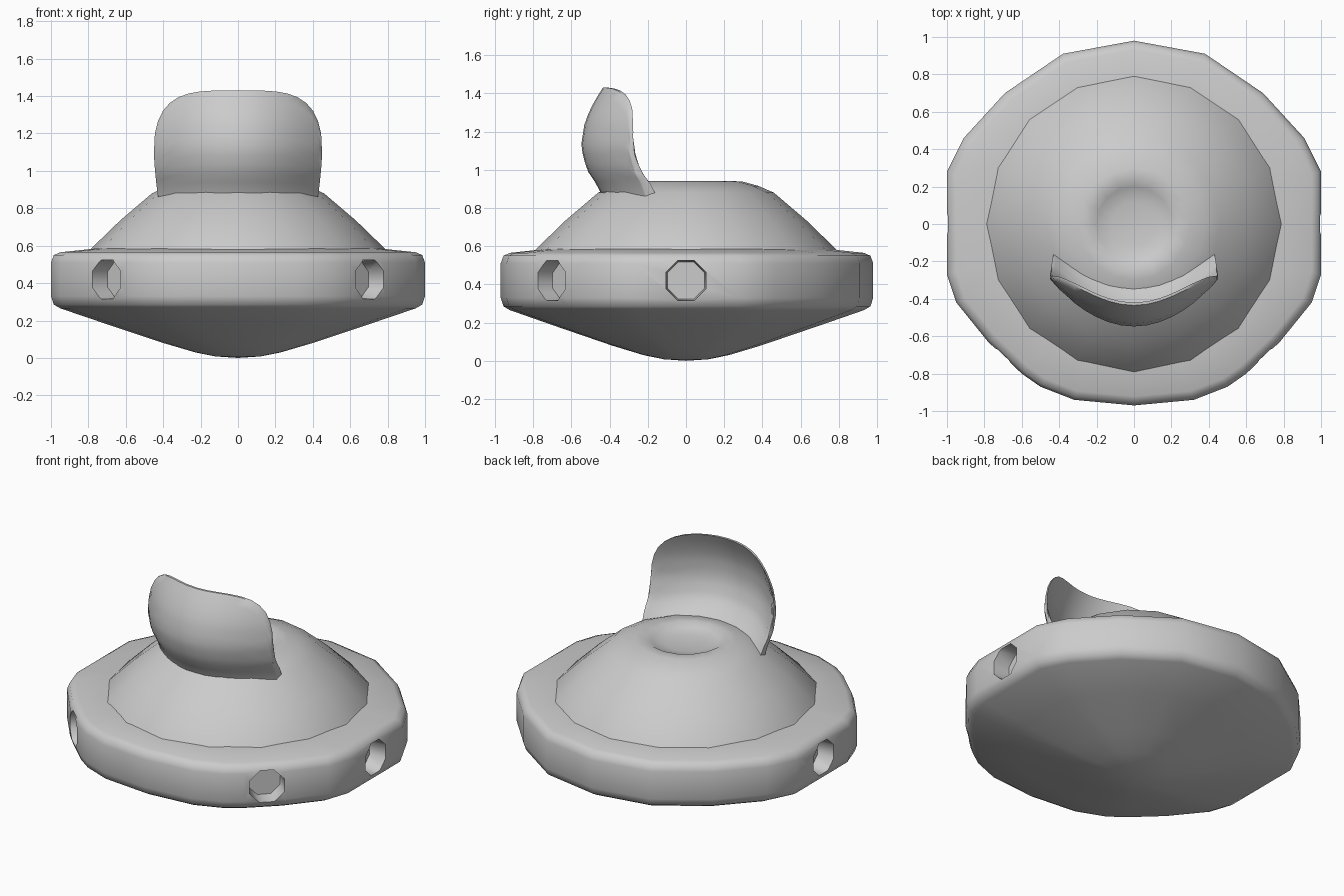
import bpy, bmesh, math
from mathutils import Matrix

if "Cube" in bpy.data.objects:
    bpy.data.objects.remove(bpy.data.objects["Cube"], do_unlink=True)

grey = bpy.data.materials.new("plain grey")
grey.use_nodes = True
colour = (0.6, 0.6, 0.6, 1)
grey.diffuse_color = colour
grey.node_tree.nodes["Principled BSDF"].inputs["Base Color"].default_value = colour


def finish(name, bm):
    bmesh.ops.recalc_face_normals(bm, faces=bm.faces)
    mesh = bpy.data.meshes.new(name)
    bm.to_mesh(mesh)
    bm.free()
    mesh.materials.append(grey)
    obj = bpy.data.objects.new(name, mesh)
    bpy.context.collection.objects.link(obj)
    return obj


def select(obj):
    bpy.ops.object.select_all(action='DESELECT')
    obj.select_set(True)
    bpy.context.view_layer.objects.active = obj


def smooth(obj, degrees):
    select(obj)
    bpy.ops.object.shade_smooth_by_angle(angle=math.radians(degrees))


def stack_rings(name, outline, profile, bottom, top):
    """Scale an outline along a (scale, z) profile and close both ends with a point."""
    bm = bmesh.new()
    rings = [[bm.verts.new((x * s, y * s, z)) for x, y in outline] for s, z in profile]
    n = len(outline)
    for a, b in zip(rings, rings[1:]):
        for i in range(n):
            j = (i + 1) % n
            bm.faces.new((a[i], a[j], b[j], b[i]))
    for ring, z in ((rings[0], bottom), (rings[-1], top)):
        tip = bm.verts.new((0, 0, z))
        for i in range(n):
            bm.faces.new((ring[i], ring[(i + 1) % n], tip))
    return finish(name, bm)


# Saucer hull: slightly squared outline, mirrored across x
half = [(0, .98), (.38, .91), (.69, .70), (.91, .46), (1, .28), (1, 0), (1, -.27),
        (.95, -.42), (.78, -.63), (.60, -.80), (.50, -.87), (.32, -.94), (0, -.97)]
outline = half + [(-x, y) for x, y in half[-2:0:-1]]
hull_profile = [(.12, .008), (.23, .03), (.40, .08), (.70, .18), (.95, .265), (.985, .285),
                (1, .33), (1, .51), (.985, .55), (.95, .565), (.76, .585)]
hull = stack_rings("saucer_hull", outline, hull_profile, 0, .585)

# Round ports sunk into the rim: both sides and the two front diagonals
for angle in (0, 180, 225, 315):
    bm = bmesh.new()
    a = math.radians(angle)
    place = (Matrix.Rotation(a, 4, 'Z') @ Matrix.Translation((1.0, 0, .42))
             @ Matrix.Rotation(math.pi / 2, 4, 'Y') @ Matrix.Rotation(math.pi / 8, 4, 'Z'))
    bmesh.ops.create_cone(bm, cap_ends=True, segments=8, radius1=.105, radius2=.122,
                          depth=.22, matrix=place)
    cutter = finish("port_cutter", bm)
    cutter.hide_render = True
    cut = hull.modifiers.new("port", 'BOOLEAN')
    cut.operation = 'DIFFERENCE'
    cut.solver = 'EXACT'
    cut.object = cutter
    select(hull)
    bpy.ops.object.modifier_apply(modifier=cut.name)
    bpy.data.objects.remove(cutter, do_unlink=True)
smooth(hull, 50)

# Upper dome with a shallow dish on top
circle = [(math.cos(i * math.pi / 8), math.sin(i * math.pi / 8)) for i in range(16)]
dome_profile = [(.80, .56), (.79, .58), (.63, .735), (.46, .88), (.38, .915), (.30, .937),
                (.235, .942), (.20, .92), (.12, .905)]
dome = stack_rings("upper_dome", circle, dome_profile, .56, .90)
smooth(dome, 50)

# Curved shield rising from the front of the dome
centre_line = [(.84, -.43), (.92, -.465), (1.0, -.52), (1.12, -.55), (1.25, -.53),
               (1.35, -.485), (1.43, -.435)]


def centre_y(z):
    for (z0, y0), (z1, y1) in zip(centre_line, centre_line[1:]):
        if z <= z1:
            return y0 + (y1 - y0) * (z - z0) / (z1 - z0)
    return centre_line[-1][1]


COLS, ROWS, BASE = 20, 12, .84
bm = bmesh.new()
outer, inner = [], []
for r in range(ROWS + 1):
    v = r / ROWS
    front_row, back_row = [], []
    for c in range(COLS + 1):
        u = math.sin((c / COLS - .5) * math.pi)
        top = 1.1 + .33 * max(0, 1 - u ** 4) ** .4
        z = BASE + (top - BASE) * v
        x = u * (.425 + .025 * math.sin(min(1, (z - BASE) / .3) * math.pi / 2))
        y = centre_y(z) + 1.25 * x * x
        fillet = .1 * max(0, 1 - 4 * v) * (1 - u * u)
        thick = .015 + .075 * (1 - v) * (1 - .4 * u * u) + fillet
        front_row.append(bm.verts.new((x, y, z)))
        back_row.append(bm.verts.new((x, y + thick, z)))
    outer.append(front_row)
    inner.append(back_row)
for grid in (outer, inner):
    for a, b in zip(grid, grid[1:]):
        for c in range(COLS):
            bm.faces.new((a[c], a[c + 1], b[c + 1], b[c]))
# Close the shield's border
for r in (0, ROWS):
    for c in range(COLS):
        bm.faces.new((outer[r][c], outer[r][c + 1], inner[r][c + 1], inner[r][c]))
for c in (0, COLS):
    for r in range(ROWS):
        bm.faces.new((outer[r][c], outer[r + 1][c], inner[r + 1][c], inner[r][c]))
shield = finish("front_shield", bm)
smooth(shield, 50)
